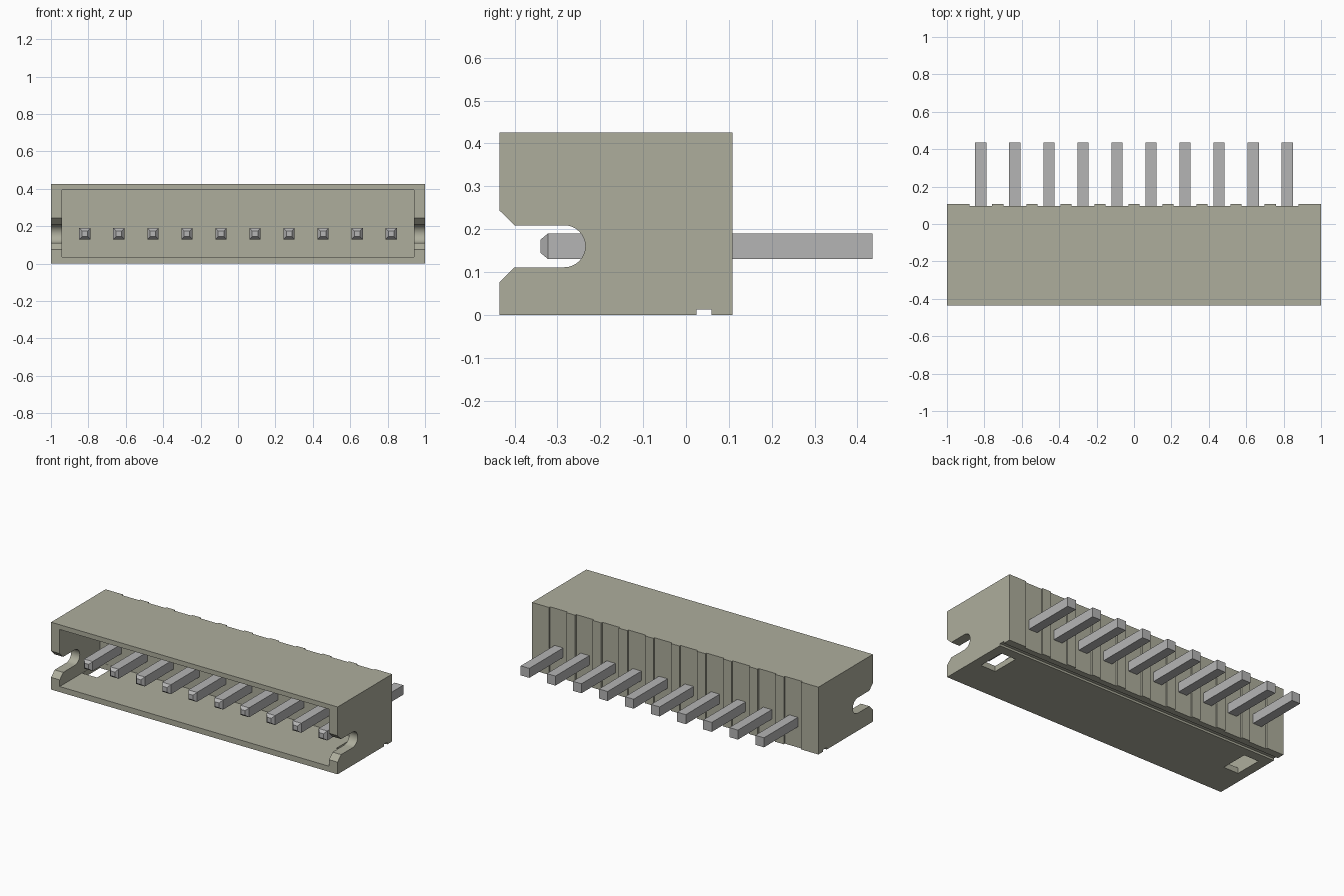
import bpy, bmesh
from math import sin, cos, pi, radians
from mathutils import Vector

PINS, PITCH, PIN_Z = 10, 0.182, 0.16
FRONT, BACK = -0.435, 0.108

old = bpy.data.objects.get("Cube")
if old:
    bpy.data.objects.remove(old, do_unlink=True)


def material(name, rgb):
    m = bpy.data.materials.new(name)
    m.use_nodes = True
    m.diffuse_color = (*rgb, 1)
    m.node_tree.nodes["Principled BSDF"].inputs["Base Color"].default_value = (*rgb, 1)
    return m


def make_object(name, bm, mat=None):
    bmesh.ops.recalc_face_normals(bm, faces=bm.faces)
    mesh = bpy.data.meshes.new(name)
    bm.to_mesh(mesh)
    bm.free()
    ob = bpy.data.objects.new(name, mesh)
    bpy.context.collection.objects.link(ob)
    if mat:
        mesh.materials.append(mat)
    return ob


def prism(name, points, offset, mat=None):
    """Extrude a closed 3D outline along offset."""
    bm = bmesh.new()
    face = bm.faces.new([bm.verts.new(p) for p in points])
    new = bmesh.ops.extrude_face_region(bm, geom=[face])["geom"]
    verts = [v for v in new if isinstance(v, bmesh.types.BMVert)]
    bmesh.ops.translate(bm, verts=verts, vec=Vector(offset))
    return make_object(name, bm, mat)


def box(name, x, y, z):
    outline = [(x[0], y[0], z[0]), (x[1], y[0], z[0]), (x[1], y[1], z[0]), (x[0], y[1], z[0])]
    return prism(name, outline, (0, 0, z[1] - z[0]))


plastic = material("beige plastic", (0.42, 0.42, 0.335))
metal = material("grey metal", (0.46, 0.46, 0.46))
pin_xs = [(i - (PINS - 1) / 2) * PITCH for i in range(PINS)]

# Housing outline with shallow recesses around each pin on the back
outline = [(-1, FRONT, 0), (1, FRONT, 0), (1, BACK, 0)]
for x in reversed(pin_xs):
    for dx, y in ((0.061, BACK), (0.061, 0.097), (-0.061, 0.097), (-0.061, BACK)):
        outline.append((x + dx, y, 0))
outline.append((-1, BACK, 0))
housing = prism("housing", outline, (0, 0, 0.425), plastic)

# Side slot outline: flared mouth and round end
half = [(-0.5, 0.147), (-0.4, 0.049)]
arc = [(-0.284 + 0.049 * sin(pi * i / 16), 0.049 * cos(pi * i / 16)) for i in range(17)]
slot = half + arc + [(y, -z) for y, z in reversed(half)]
slot[0], slot[-1] = (FRONT - 0.01, 0.093), (FRONT - 0.01, -0.093)

# Cutters: socket cavity, side slots, bottom groove and floor windows
cutters = [
    box("cavity_cutter", (-0.94, 0.94), (-0.5, -0.035), (0.035, 0.395)),
    prism("slot_cutter", [(-1.1, y, PIN_Z + z) for y, z in slot], (2.2, 0, 0)),
    box("groove_cutter", (-1.1, 1.1), (0.025, 0.06), (-0.1, 0.013)),
    box("right_window_cutter", (-0.939, -0.835), (-0.213, -0.036), (-0.1, 0.06)),
    box("left_window_cutter", (0.835, 0.939), (-0.213, -0.036), (-0.1, 0.06)),
]
bpy.context.view_layer.objects.active = housing
for cutter in cutters:
    cutter.hide_render = True
    mod = housing.modifiers.new("cut", "BOOLEAN")
    mod.operation, mod.solver, mod.object = "DIFFERENCE", "EXACT", cutter
    bpy.ops.object.modifier_apply(modifier=mod.name)
    bpy.data.objects.remove(cutter, do_unlink=True)

# Smooth only the round slot ends
bpy.ops.object.select_all(action="DESELECT")
housing.select_set(True)
bpy.ops.object.shade_smooth_by_angle(angle=radians(30))

# Square pins with tapered tips
for n, x in enumerate(pin_xs, 1):
    bm = bmesh.new()
    rings = []
    for y, r in ((-0.34, 0.015), (-0.322, 0.03), (0.435, 0.03)):
        corners = ((-r, -r), (r, -r), (r, r), (-r, r))
        rings.append([bm.verts.new((x + a, y, PIN_Z + b)) for a, b in corners])
    for a, b in zip(rings, rings[1:]):
        for i in range(4):
            j = (i + 1) % 4
            bm.faces.new((a[i], a[j], b[j], b[i]))
    bm.faces.new(rings[0])
    bm.faces.new(rings[-1])
    make_object(f"pin_{n}", bm, metal)
